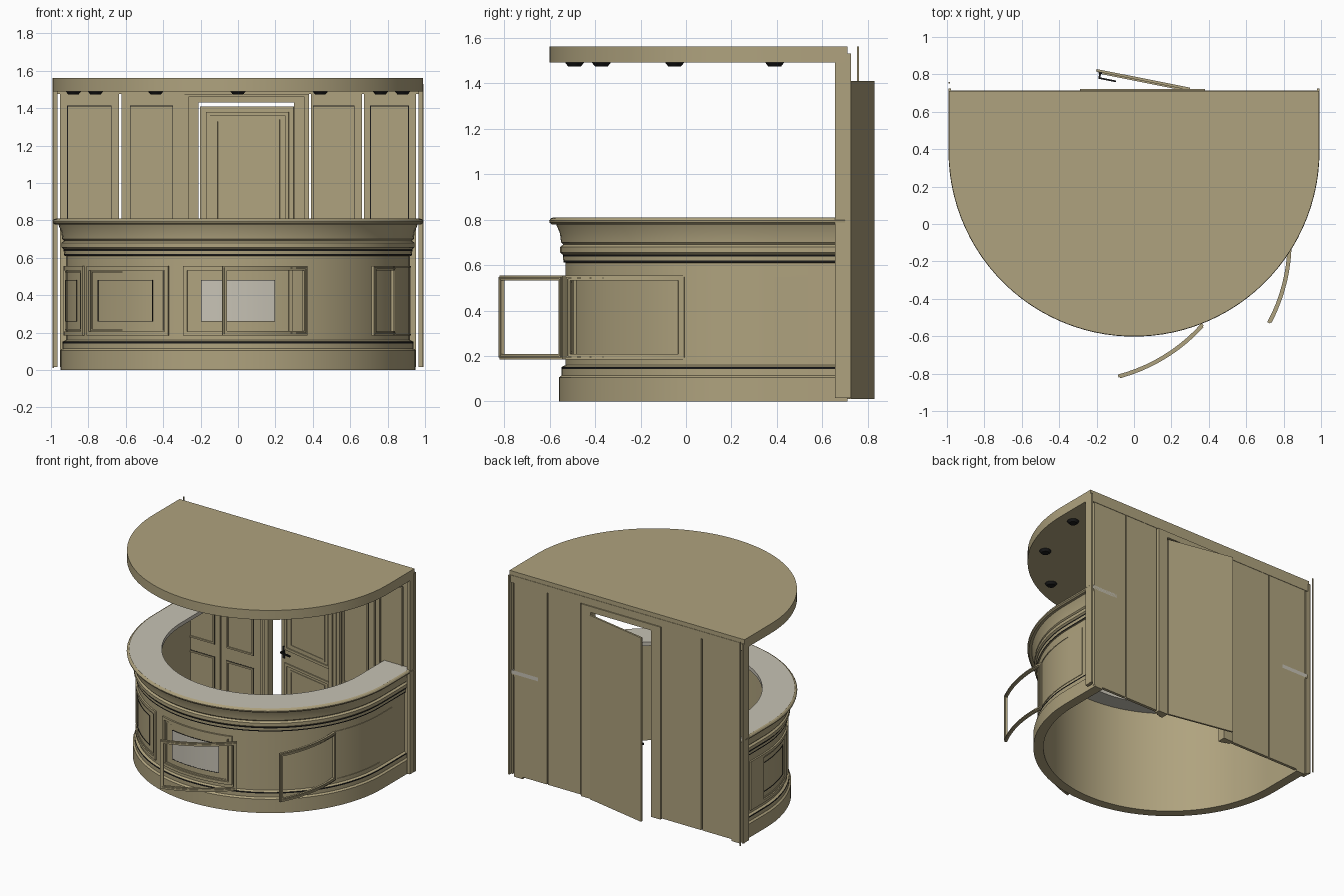
import bpy, bmesh
from math import sin, cos, radians, pi, atan2
from mathutils import Matrix, Vector

old = bpy.data.objects.get("Cube")
if old:
    bpy.data.objects.remove(old)


def material(name, rgb):
    m = bpy.data.materials.new(name)
    m.use_nodes = True
    m.diffuse_color = (*rgb, 1)
    bsdf = m.node_tree.nodes["Principled BSDF"]
    bsdf.inputs["Base Color"].default_value = (*rgb, 1)
    bsdf.inputs["Roughness"].default_value = 0.8
    return m


TAN = material("tan paint", (0.43, 0.365, 0.21))
GREY = material("pale grey stone", (0.57, 0.54, 0.46))
BLACK = material("black trim", (0.01, 0.01, 0.01))

CY, BACK = 0.39, 0.71      # centre of the round front, line of the back wall
END = 90 + (BACK - CY) / 0.92 * 180 / pi


def finish(name, bm, *mats):
    bmesh.ops.recalc_face_normals(bm, faces=bm.faces)
    me = bpy.data.meshes.new(name)
    bm.to_mesh(me)
    bm.free()
    for m in mats:
        me.materials.append(m)
    ob = bpy.data.objects.new(name, me)
    bpy.context.collection.objects.link(ob)
    return ob


def bend(r, a):
    """Point on the U-shaped plan: angle 0 is the front, past 90 runs straight back."""
    c = radians(max(-90, min(90, a)))
    extra = radians(max(0, abs(a) - 90)) * 0.92
    return r * sin(c), CY - r * cos(c) + extra


def sweep(bm, profile, a0, a1):
    """Sweep a closed profile of (radius, z) along the U plan."""
    n = max(2, round((min(a1, 90) - max(a0, -90)) / 3.5))
    lo, hi = max(a0, -90), min(a1, 90)
    stops = [lo + (hi - lo) * i / n for i in range(n + 1)]
    stops = [a0] * (a0 < -90) + stops + [a1] * (a1 > 90)
    rings = [[bm.verts.new((*bend(r, a), z)) for r, z in profile] for a in stops]
    k = len(profile)
    for p, q in zip(rings, rings[1:]):
        for i in range(k):
            j = (i + 1) % k
            bm.faces.new((p[i], p[j], q[j], q[i]))
    bm.faces.new(rings[0])
    bm.faces.new(rings[-1][::-1])


def ring_box(bm, a0, a1, z0, z1, r0, r1):
    sweep(bm, [(r0, z0), (r1, z0), (r1, z1), (r0, z1)], a0, a1)


def bent_frame(bm, a0, a1, z0, z1, r0, r1, w):
    d = w / 0.92 * 180 / pi
    ring_box(bm, a0, a1, z0, z0 + w, r0, r1)
    ring_box(bm, a0, a1, z1 - w, z1, r0, r1)
    ring_box(bm, a0, a0 + d, z0 + w, z1 - w, r0, r1)
    ring_box(bm, a1 - d, a1, z0 + w, z1 - w, r0, r1)


def box(bm, x0, x1, y0, y1, z0, z1):
    mat = Matrix.Translation(((x0 + x1) / 2, (y0 + y1) / 2, (z0 + z1) / 2))
    mat = mat @ Matrix.Diagonal((x1 - x0, y1 - y0, z1 - z0, 1))
    bmesh.ops.create_cube(bm, size=1, matrix=mat)


def flat_frame(bm, x0, x1, z0, z1, y0, y1, w):
    box(bm, x0, x1, y0, y1, z0, z0 + w)
    box(bm, x0, x1, y0, y1, z1 - w, z1)
    box(bm, x0, x0 + w, y0, y1, z0 + w, z1 - w)
    box(bm, x1 - w, x1, y0, y1, z0 + w, z1 - w)


# Counter body: one moulded profile swept around, with black shadow lines
bm = bmesh.new()
sweep(bm, [(0.88, 0), (0.95, 0), (0.95, 0.105), (0.937, 0.115), (0.937, 0.142), (0.937, 0.152),
           (0.92, 0.16), (0.92, 0.61), (0.93, 0.612), (0.93, 0.62), (0.932, 0.637), (0.932, 0.645),
           (0.944, 0.655), (0.944, 0.68), (0.93, 0.69), (0.94, 0.70), (0.945, 0.74),
           (0.962, 0.78), (0.88, 0.78)], -END, END)
for f in bm.faces:
    z = f.calc_center_median().z
    lines = ((0.142, 0.152), (0.612, 0.62), (0.637, 0.645))
    f.material_index = int(len(f.verts) == 4 and any(a < z < b for a, b in lines))
finish("counter_body", bm, TAN, BLACK)

# Worktop: stone top with a rounded tan nosing
bm = bmesh.new()
ring_box(bm, -END, END, 0.78, 0.808, 0.75, 0.975)
finish("worktop", bm, GREY)
bm = bmesh.new()
sweep(bm, [(0.955, 0.778), (0.98, 0.778), (0.99, 0.786), (0.992, 0.795), (0.985, 0.805),
           (0.975, 0.809), (0.96, 0.8)], -END, END)
finish("worktop_nosing", bm, TAN)

# Raised panel mouldings on the counter
tan, dark = bmesh.new(), bmesh.new()
for mid in (-81.6, -42, 0):
    bent_frame(tan, mid - 18.4, mid + 18.4, 0.185, 0.555, 0.915, 0.932, 0.022)
    bent_frame(tan, mid - 16.4, mid + 16.4, 0.21, 0.53, 0.915, 0.926, 0.01)
    bent_frame(dark, mid - 12.4, mid + 12.4, 0.258, 0.482, 0.915, 0.923, 0.004)
bent_frame(tan, 64, 99.3, 0.185, 0.555, 0.915, 0.924, 0.008)
finish("counter_panel_mouldings", tan, TAN)
finish("counter_panel_outlines", dark, BLACK)
bm = bmesh.new()
ring_box(bm, -12.2, 12.2, 0.26, 0.48, 0.915, 0.922)
finish("display_plate", bm, GREY)

# Open curved frames, swung out about their hinges
HALF = 16.7
for name, hinge, swing in (("front_open_frame", (0.37, -0.54), 31.5),
                           ("side_open_frame", (0.83, -0.01), 78.5)):
    bm = bmesh.new()
    bent_frame(bm, -HALF, HALF, 0.185, 0.555, 0.912, 0.928, 0.024)
    bent_frame(bm, -HALF + 0.5, HALF - 0.5, 0.193, 0.547, 0.926, 0.934, 0.008)
    px, py = bend(0.925, HALF)
    bm.transform(Matrix.Translation((*hinge, 0)) @ Matrix.Rotation(radians(swing), 4, "Z")
                 @ Matrix.Translation((-px, -py, 0)))
    finish(name, bm, TAN)

# Canopy slab with a round front
bm = bmesh.new()
rim = [(0.99, BACK)] + [bend(0.99, 90 - 3 * i) for i in range(61)] + [(-0.99, BACK)]
slab = bm.faces.new([bm.verts.new((x, y, 1.49)) for x, y in rim])
top = bmesh.ops.extrude_face_region(bm, geom=[slab])["geom"]
bmesh.ops.translate(bm, vec=(0, 0, 0.072), verts=[v for v in top if isinstance(v, bmesh.types.BMVert)])
finish("canopy", bm, TAN)

# Downlights under the canopy
bm = bmesh.new()
for a in range(-90, 91, 30):
    x, y = bend(0.88, a)
    bmesh.ops.create_cone(bm, cap_ends=True, segments=24, radius1=0.028, radius2=0.042,
                          depth=0.018, matrix=Matrix.Translation((x, y, 1.482)))
finish("downlights", bm, BLACK)

# Back wall panels with narrow gaps between them
bm = bmesh.new()
for x0, x1 in ((-0.953, -0.635), (-0.624, -0.285), (0.39, 0.664), (0.675, 0.953)):
    box(bm, x0, x1, 0.688, BACK, 0.015, 1.48)
box(bm, -0.985, 0.985, 0.69, BACK + 0.003, 1.475, 1.53)
finish("back_wall_panels", bm, TAN)

# Mouldings on the inside of the back wall
tan, dark = bmesh.new(), bmesh.new()
for x0, x1 in ((-0.91, -0.68), (-0.575, -0.35), (0.405, 0.62), (0.71, 0.91)):
    for z0, z1 in ((0.1, 0.45), (0.55, 1.41)):
        flat_frame(tan, x0, x1, z0, z1, 0.68, 0.69, 0.012)
        flat_frame(dark, x0 - 0.003, x1 + 0.003, z0 - 0.003, z1 + 0.003, 0.686, 0.69, 0.004)
finish("wall_mouldings", tan, TAN)
finish("wall_outlines", dark, BLACK)

# Stepped door surround
bm = bmesh.new()
for x0, x1, z1, y0, y1 in ((-0.29, 0.38, 1.475, 0.68, 0.722), (-0.265, 0.355, 1.462, 0.67, 0.70),
                           (-0.24, 0.33, 1.447, 0.662, 0.70)):
    box(bm, x0, -0.21, y0, y1, 0.01, z1)
    box(bm, 0.30, x1, y0, y1, 0.01, z1)
    box(bm, -0.21, 0.30, y0, y1, 1.43, z1)
finish("door_surround", bm, TAN)

# Corner posts, edge strips and the loose upright at the right rear corner
bm = bmesh.new()
for s in (-1, 1):
    for a, b, y0, y1, z1 in ((0.966, 0.99, 0.655, 0.705, 1.49), (0.978, 0.992, 0.70, 0.725, 1.53)):
        x0, x1 = sorted((s * a, s * b))
        box(bm, x0, x1, y0, y1, 0.015, z1)
box(bm, -0.992, -0.984, 0.752, 0.76, 0.01, 1.562)
finish("corner_posts", bm, TAN)

# Rear door, ajar: built along -x from its hinge, then turned
turn = Matrix.Translation((0.297, 0.715, 0)) @ Matrix.Rotation(radians(-11.3), 4, "Z")
bm = bmesh.new()
box(bm, -0.51, 0, 0, 0.014, 0.01, 1.41)
for z0, z1 in ((0.06, 0.5), (0.6, 1.38)):
    flat_frame(bm, -0.475, -0.025, z0, z1, -0.008, 0.002, 0.02)
    flat_frame(bm, -0.425, -0.075, z0 + 0.04, z1 - 0.04, -0.004, 0.002, 0.012)
bm.transform(turn)
finish("rear_door", bm, TAN)

# Lever handle
bm = bmesh.new()
box(bm, -0.495, -0.477, -0.006, 0, 0.53, 0.62)
box(bm, -0.491, -0.481, -0.035, 0, 0.575, 0.587)
box(bm, -0.491, -0.395, -0.035, -0.026, 0.575, 0.587)
bm.transform(turn)
finish("door_handle", bm, BLACK)

# Smooth the curved walls while keeping crisp edges
bpy.ops.object.select_all(action="DESELECT")
for ob in bpy.context.collection.objects:
    if ob.type == "MESH":
        ob.select_set(True)
        bpy.context.view_layer.objects.active = ob
bpy.ops.object.shade_smooth_by_angle(angle=radians(20))
